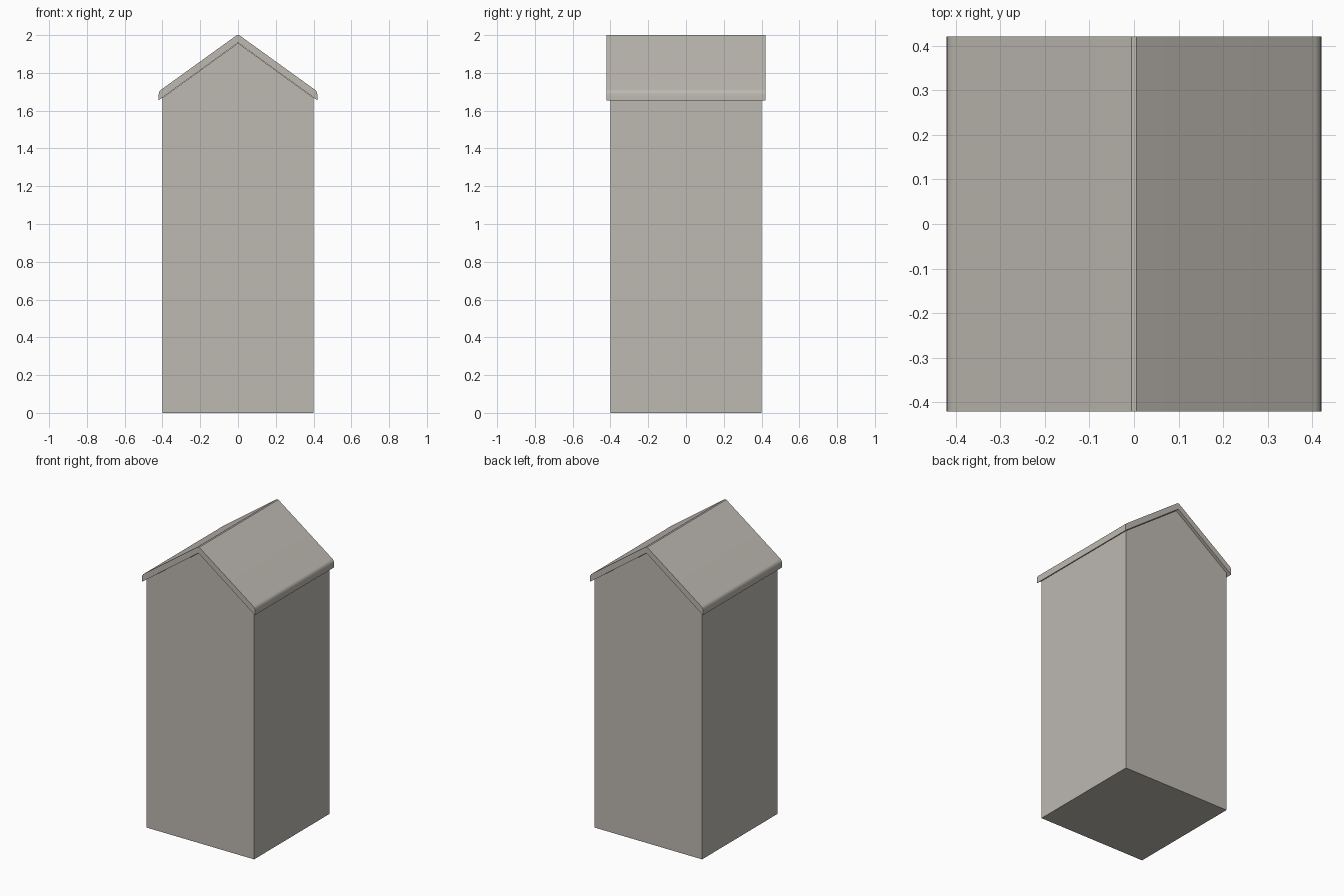
import bpy
import bmesh

cube = bpy.data.objects.get("Cube")
if cube:
    bpy.data.objects.remove(cube, do_unlink=True)

stone = bpy.data.materials.new("warm grey stone")
stone.use_nodes = True
colour = (0.51, 0.48, 0.44, 1)
stone.diffuse_color = colour
stone.node_tree.nodes["Principled BSDF"].inputs["Base Color"].default_value = colour


def extrude_profile(name, outline, half_depth):
    """Closed x-z outline, extruded along y."""
    bm = bmesh.new()
    front = bm.faces.new([bm.verts.new((x, -half_depth, z)) for x, z in outline])
    grown = bmesh.ops.extrude_face_region(bm, geom=[front], use_keep_orig=True)
    moved = [v for v in grown["geom"] if isinstance(v, bmesh.types.BMVert)]
    bmesh.ops.translate(bm, vec=(0, 2 * half_depth, 0), verts=moved)
    bmesh.ops.recalc_face_normals(bm, faces=bm.faces)
    mesh = bpy.data.meshes.new(name)
    bm.to_mesh(mesh)
    bm.free()
    mesh.materials.append(stone)
    obj = bpy.data.objects.new(name, mesh)
    bpy.context.collection.objects.link(obj)
    return obj


def mirrored(points):
    return [(-x, z) for x, z in reversed(points)]


# Tower body with gabled front and back
body_side = [(0.4, 0), (0.4, 1.668)]
extrude_profile("tower_body", body_side + [(0, 1.958)] + mirrored(body_side), 0.4)

# Roof slab with a small ridge flat and rounded eaves
roof_top = [(0.006, 2.0), (0.407, 1.711), (0.412, 1.707), (0.416, 1.701),
            (0.419, 1.694), (0.42, 1.686), (0.42, 1.655)]
roof = extrude_profile("gable_roof", mirrored(roof_top) + roof_top + [(0, 1.96)], 0.42)
bpy.ops.object.select_all(action="DESELECT")
roof.select_set(True)
bpy.context.view_layer.objects.active = roof
bpy.ops.object.shade_smooth_by_angle(angle=0.5)
